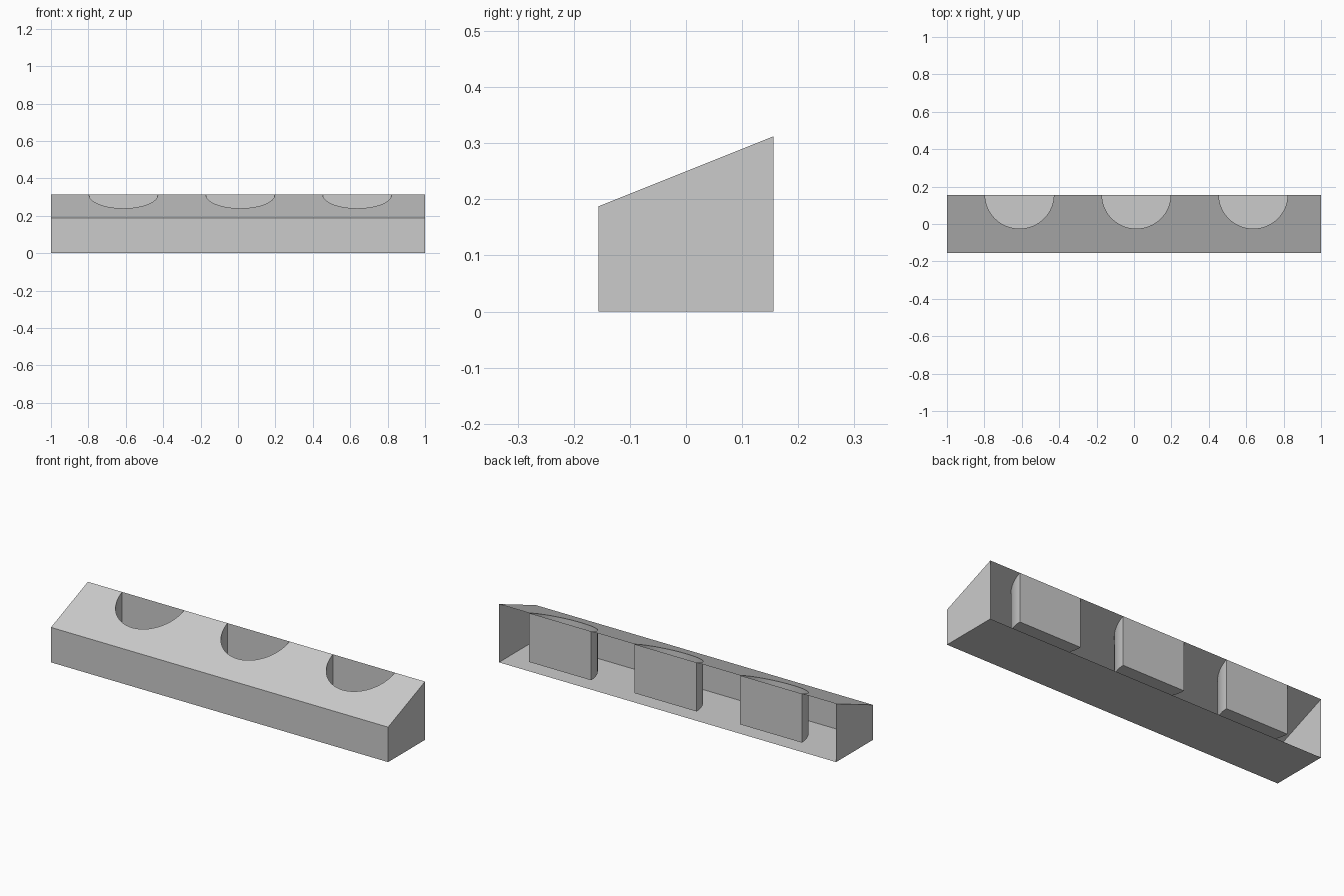
import bpy, bmesh, math

if "Cube" in bpy.data.objects:
    bpy.data.objects.remove(bpy.data.objects["Cube"])

L, D = 1.0, 0.15625          # half length, half depth
RX, RY = 0.184, 0.181        # pocket radii
FLOOR = 0.05                 # pocket floor height
CENTRES = (-0.6125, 0.0125, 0.6375)
SEG = 32


def slope(y):
    return 0.25 + 0.4 * y


def arc(cx):
    # half circle from the left back corner, through the front, to the right
    return [(cx - RX * math.cos(math.pi * i / SEG),
             D - RY * math.sin(math.pi * i / SEG)) for i in range(SEG + 1)]


def make_object(name, faces):
    bm = bmesh.new()
    for pts in faces:
        bm.faces.new([bm.verts.new(p) for p in pts])
    bmesh.ops.remove_doubles(bm, verts=bm.verts, dist=1e-5)
    mesh = bpy.data.meshes.new(name)
    bm.to_mesh(mesh)
    bm.free()
    obj = bpy.data.objects.new(name, mesh)
    bpy.context.collection.objects.link(obj)
    return obj


# Hollow sloped body, open at the back, with notches in the slope
outline = [(L, -D), (L, D)]
for c in reversed(CENTRES):
    outline += arc(c)[::-1]
outline += [(-L, D), (-L, -D)]
zf, zb = slope(-D), slope(D)
make_object("sloped_body", [
    [(x, y, slope(y)) for x, y in outline],
    [(-L, -D, 0), (L, -D, 0), (L, -D, zf), (-L, -D, zf)],
    [(-L, -D, 0), (-L, D, 0), (L, D, 0), (L, -D, 0)],
    [(L, -D, 0), (L, D, 0), (L, D, zb), (L, -D, zf)],
    [(-L, D, 0), (-L, -D, 0), (-L, -D, zf), (-L, D, zb)],
])

# Half-round pockets: curved wall, flat back and floor
for n, c in enumerate(CENTRES):
    a = arc(c)
    faces = [[(x, y, FLOOR) for x, y in a]]
    for (x0, y0), (x1, y1) in zip(a, a[1:]):
        faces.append([(x1, y1, FLOOR), (x0, y0, FLOOR),
                      (x0, y0, slope(y0)), (x1, y1, slope(y1))])
    faces.append([(c - RX, D, FLOOR), (c + RX, D, FLOOR),
                  (c + RX, D, zb), (c - RX, D, zb)])
    pocket = make_object(f"pocket_{n + 1}", faces)
    bpy.ops.object.select_all(action='DESELECT')
    pocket.select_set(True)
    bpy.context.view_layer.objects.active = pocket
    bpy.ops.object.shade_smooth_by_angle(angle=math.radians(30))
